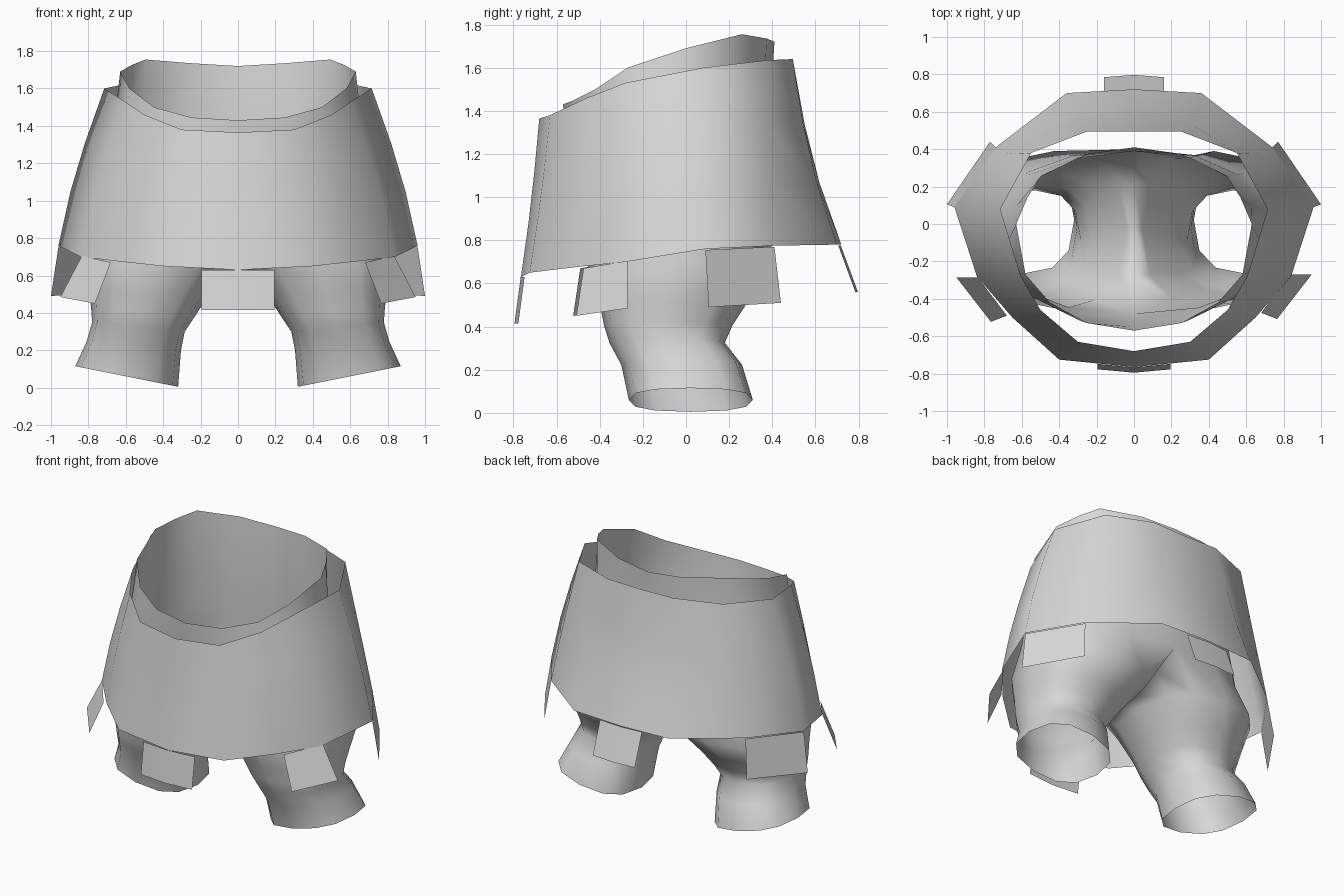
import bpy, math
from mathutils import Vector

if "Cube" in bpy.data.objects:
    bpy.data.objects.remove(bpy.data.objects["Cube"])

grey = bpy.data.materials.new("light grey cloth")
grey.diffuse_color = (0.68, 0.68, 0.68, 1)
grey.use_nodes = True
grey.node_tree.nodes["Principled BSDF"].inputs["Base Color"].default_value = grey.diffuse_color


def make(name, verts, faces, smooth=True):
    me = bpy.data.meshes.new(name)
    me.from_pydata([tuple(v) for v in verts], [], faces)
    me.materials.append(grey)
    ob = bpy.data.objects.new(name, me)
    bpy.context.collection.objects.link(ob)
    for p in me.polygons:
        p.use_smooth = smooth
    return ob


def full_ring(half):
    """Front-to-back half outline on +x, closed with its mirror image."""
    half = [Vector(p) for p in half]
    return half + [Vector((-p.x, p.y, p.z)) for p in half[-2:0:-1]]


def bridge(a, b):
    """Quads between two closed index loops, a above b."""
    n = len(a)
    return [(a[i], b[i], b[(i + 1) % n], a[(i + 1) % n]) for i in range(n)]


# Skirt: flared open shell from top edge to hem
top = full_ring([(0, -.68, 1.365), (.3, -.63, 1.38), (.5, -.46, 1.46), (.605, -.28, 1.53),
                 (.715, .08, 1.6), (.55, .38, 1.635), (.25, .495, 1.64), (0, .495, 1.635)])
hem = full_ring([(0, -.765, .63), (.4, -.725, .65), (.65, -.50, .677), (.84, -.28, .70),
                 (.96, .09, .76), (.74, .41, .775), (.36, .70, .78), (0, .72, .78)])
rings = []
for t in (0, .35, .66, 1):
    bulge = .06 * t * (1 - t)
    ring = []
    for a, b in zip(top, hem):
        p = a.lerp(b, t)
        p.x *= 1 + 1.7 * bulge
        p.y *= 1 + (-.6 * bulge if p.y < 0 else -3 * bulge)
        ring.append(p)
    rings.append(ring)
n = len(top)
faces = []
for k in range(3):
    faces += bridge(range(k * n, k * n + n), range(k * n + n, k * n + 2 * n))
make("skirt", sum(rings, []), faces)

# Trousers: torso rings, then a split into two open legs
verts, faces = [], []


def add(points):
    start = len(verts)
    verts.extend(points)
    return list(range(start, len(verts)))


rim = full_ring([(0, -.57, 1.43), (.25, -.53, 1.445), (.45, -.42, 1.5), (.58, -.27, 1.6),
                 (.63, 0, 1.69), (.57, .14, 1.725), (.495, .26, 1.755), (.25, .375, 1.735),
                 (0, .41, 1.72)])


def torso_ring(rx, front, back, z, slope):
    half = []
    for i in range(9):
        a = math.pi * i / 8
        y = (front + back) / 2 - math.cos(a) * (back - front) / 2
        half.append((rx * math.sin(a) ** .85 if 0 < i < 8 else 0, y, z + slope * y))
    return full_ring(half)


prev = add(rim)
for args in ((.67, -.55, .39, 1.34, .15), (.74, -.52, .40, 1.08, .08), (.79, -.48, .40, .88, 0)):
    cur = add(torso_ring(*args))
    faces += bridge(prev, cur)
    prev = cur

crotch = add([Vector((0, .22, .78)), Vector((0, -.02, .70)), Vector((0, -.27, .72))])
# inner x, outer x, front y, back y, inner z, outer z
leg_rings = [(.045, .81, -.45, .39, .64, .66), (.16, .795, -.40, .28, .49, .52),
             (.225, .785, -.38, .215, .39, .42),
             (.285, .78, -.355, .18, .30, .35), (.305, .81, -.30, .26, .20, .245),
             (.32, .87, -.265, .31, .005, .115)]


def squared(v):
    return math.copysign(abs(v) ** .8, v)


for side in (1, -1):
    hull = [prev[(side * i) % 16] for i in range(9)]
    loop = hull + crotch
    for x0, x1, y0, y1, z0, z1 in leg_rings:
        pts = []
        for i in range(12):
            a = math.radians(-120 + 30 * i)
            u = (squared(math.cos(a)) + 1) / 2
            pts.append(Vector((side * (x0 + (x1 - x0) * u),
                               (y0 + y1) / 2 + squared(math.sin(a)) * (y1 - y0) / 2,
                               z0 + (z1 - z0) * u)))
        cur = add(pts)
        quads = bridge(loop, cur)
        faces += quads if side > 0 else [q[::-1] for q in quads]
        loop = cur
make("trousers", verts, faces)


# Hem flaps: front and back ones fold slightly along the middle
def folded_flap(name, half_width, y_top, y_bottom, z_top, z_bottom, fold):
    pts = []
    for x, f in ((-half_width, 0), (0, fold), (half_width, 0)):
        pts += [(x, y_top + f, z_top), (x, y_bottom + f, z_bottom)]
    quads = [(0, 1, 3, 2), (2, 3, 5, 4)]
    make(name, pts, quads if fold < 0 else [q[::-1] for q in quads])


folded_flap("front_flap", .195, -.748, -.777, .63, .415, -.018)
folded_flap("back_flap", .16, .706, .785, .775, .56, .012)

# Side flaps: flat plates hanging below the hem
flaps = {
    "front_side_flap": [(.68, -.475, .67), (.765, -.508, .45), (.95, -.27, .485), (.835, -.27, .705)],
    "back_side_flap": [(.96, .09, .755), (1.0, .105, .49), (.77, .44, .51), (.74, .41, .77)],
}
for name, pts in flaps.items():
    make(name + "_right", pts, [(0, 1, 2, 3)], False)
    shift = -.015 if "front" in name else 0
    make(name + "_left", [(-x, y + shift, z) for x, y, z in pts], [(3, 2, 1, 0)], False)
